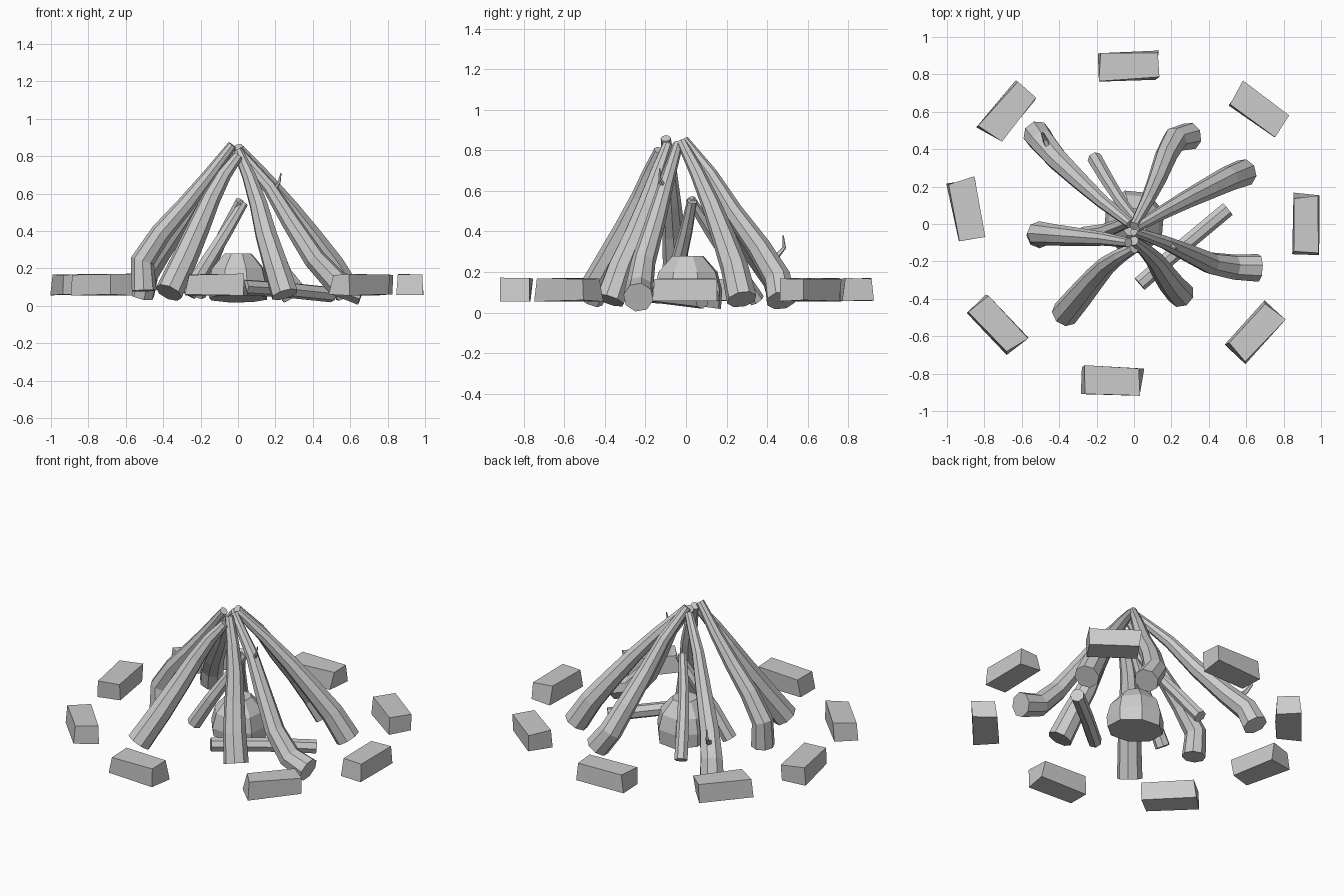
import bpy, bmesh, random
from math import cos, sin, pi, radians
from mathutils import Vector, Matrix

if "Cube" in bpy.data.objects:
    bpy.data.objects.remove(bpy.data.objects["Cube"])

random.seed(4)


def finish(name, bm):
    bmesh.ops.recalc_face_normals(bm, faces=bm.faces)
    me = bpy.data.meshes.new(name)
    bm.to_mesh(me)
    bm.free()
    ob = bpy.data.objects.new(name, me)
    bpy.context.collection.objects.link(ob)
    return ob


def loft(bm, rings):
    """Skin a list of equal-length point rings and cap both ends."""
    rows = [[bm.verts.new(p) for p in r] for r in rings]
    n = len(rows[0])
    for a, b in zip(rows, rows[1:]):
        for i in range(n):
            j = (i + 1) % n
            bm.faces.new((a[i], a[j], b[j], b[i]))
    bm.faces.new(rows[0])
    bm.faces.new(rows[-1])


def log(name, path, r0, r1, sides=8):
    """Faceted tapering tube from base to tip."""
    pts = [Vector(p) for p in path]
    last = len(pts) - 1
    rings, side = [], None
    for i, p in enumerate(pts):
        t = (pts[min(i + 1, last)] - pts[max(i - 1, 0)]).normalized()
        if side is None:
            side = t.cross(Vector((0.1, 0.2, 1))).normalized()
        side = (side - t * side.dot(t)).normalized()
        up = t.cross(side)
        r = r0 + (r1 - r0) * (i / last) ** 1.3
        rings.append([p + r * (side * cos(2 * pi * k / sides) + up * sin(2 * pi * k / sides))
                      for k in range(sides)])
    bm = bmesh.new()
    loft(bm, rings)
    return finish(name, bm)


# Leaning logs, base to tip
log("log_back_left", [(-.52, .48, .06), (-.49, .44, .17), (-.41, .345, .29), (-.29, .23, .46),
                      (-.17, .12, .65), (-.02, .0, .82)], .075, .025)
log("log_back_right", [(.30, .47, .06), (.22, .45, .17), (.17, .36, .32), (.12, .23, .50),
                       (.07, .12, .68), (.0, -.01, .85)], .075, .025)
log("log_right", [(.59, .275, .065), (.50, .24, .22), (.40, .19, .36), (.28, .13, .52),
                  (.15, .06, .68), (.01, -.02, .84)], .075, .025)
log("log_front_right", [(.665, -.235, .075), (.53, -.23, .12), (.41, -.21, .25), (.28, -.15, .45),
                        (.17, -.10, .63), (.0, -.04, .83)], .075, .025)
log("log_front", [(.25, -.375, .06), (.20, -.32, .22), (.15, -.25, .38), (.11, -.19, .54),
                  (.06, -.14, .69), (.0, -.09, .83)], .074, .026)
log("log_front_left", [(-.37, -.48, .07), (-.285, -.38, .25), (-.21, -.29, .42), (-.145, -.22, .57),
                       (-.075, -.17, .70), (.0, -.13, .80)], .075, .028)
log("log_left", [(-.505, -.06, .08), (-.51, -.05, .24), (-.41, -.06, .39), (-.28, -.07, .54),
                 (-.16, -.08, .69), (-.03, -.10, .86)], .07, .025)

# Thin kindling sticks
log("kindling_back", [(-.21, .35, .06), (-.14, .23, .24), (-.07, .12, .40), (.01, .02, .56)], .04, .025, 7)
log("kindling_left", [(-.27, -.06, .06), (-.16, -.04, .24), (-.06, .0, .40), (.03, .03, .55)], .045, .025, 7)
log("ground_stick", [(.03, -.32, .10), (.26, -.12, .085), (.50, .08, .06)], .042, .042, 7)

# Little twigs on two logs
log("twig_back", [(-.45, .39, .26), (-.475, .45, .28), (-.49, .485, .32), (-.485, .48, .38)], .018, .003, 5)
log("twig_right", [(.17, -.10, .60), (.20, -.115, .63), (.22, -.13, .66), (.23, -.13, .71)], .016, .003, 5)

# Rough ember rock in the middle, flat tilted underside
rock = bmesh.new()
loft(rock, [[Vector((r * cos(2 * pi * k / 8 + .3), .01 + r * 1.05 * sin(2 * pi * k / 8 + .3), z))
             for k in range(8)]
            for r, z in ((.162, .04), (.168, .11), (.145, .20), (.075, .28))])
for v in rock.verts:
    if v.co.z < .1:
        v.co.z -= .13 * v.co.y
finish("ember_rock", rock)

# Ring of eight chipped stones: x, y, heading in degrees
STONES = [(-.03, .845, 2), (.665, .615, -36), (.92, 0, 90), (.65, -.58, 48),
          (-.115, -.838, -2), (-.73, -.54, -46), (-.9, .08, -80), (-.675, .595, 50)]
for n, (x, y, a) in enumerate(STONES):
    def j(s):
        return random.uniform(-s, s)
    rings = []
    for z, l, w in ((.058, .152, .072), (.168, .15, .07)):
        rings.append([Vector((sx * l + j(.016), sy * w + j(.008), z + j(.004)))
                      for sx, sy in ((-1, -1), (1, -1), (1, 1), (-1, 1))])
    bm = bmesh.new()
    loft(bm, rings)
    bm.transform(Matrix.Translation((x, y, 0)) @ Matrix.Rotation(radians(a), 4, 'Z'))
    finish(f"ring_stone_{n + 1}", bm)
